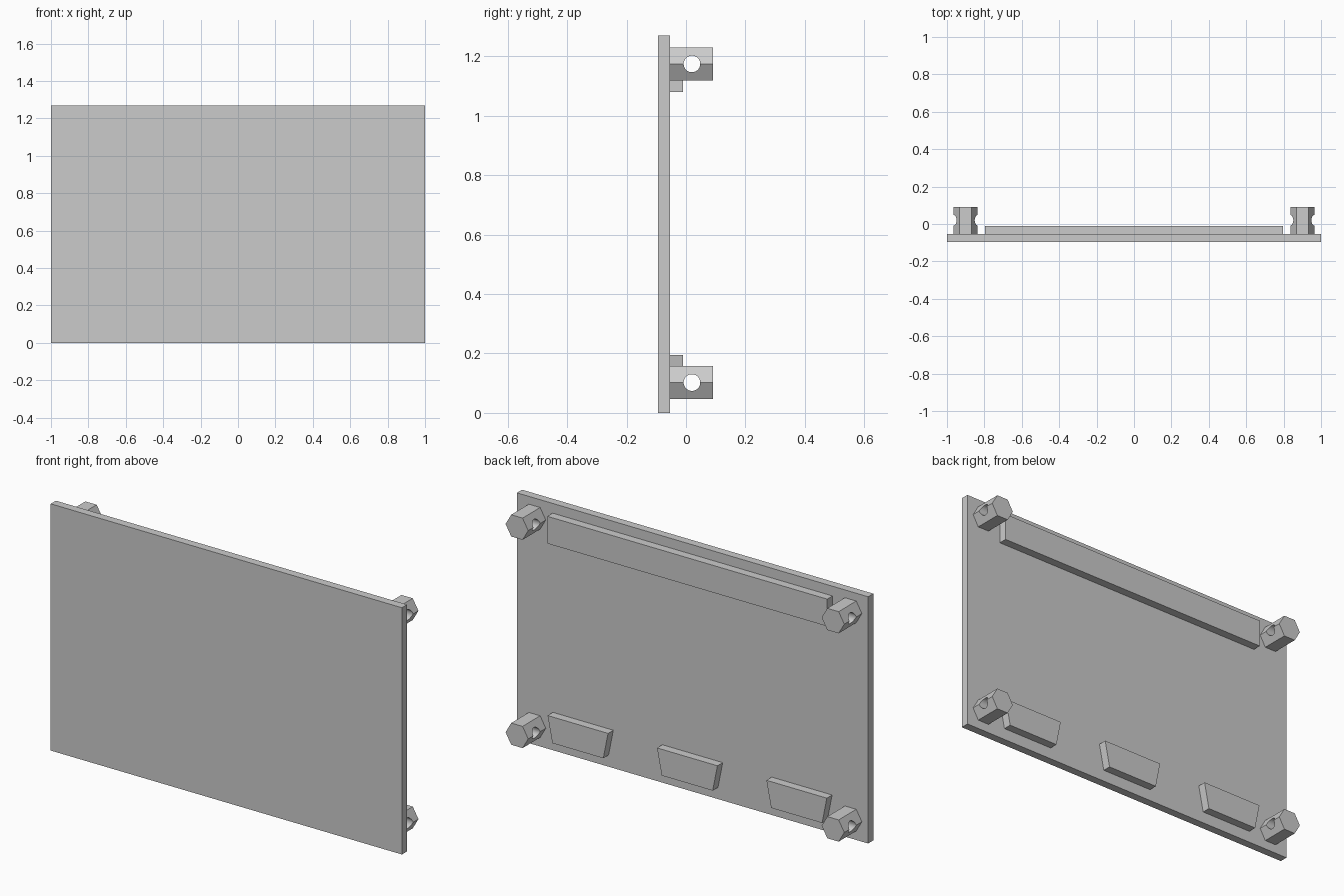
import bpy
import bmesh
import math
from mathutils import Matrix

if "Cube" in bpy.data.objects:
    bpy.data.objects.remove(bpy.data.objects["Cube"], do_unlink=True)

grey = bpy.data.materials.new("light_grey")
grey.use_nodes = True
colour = (0.6, 0.6, 0.6, 1.0)
grey.diffuse_color = colour
grey.node_tree.nodes["Principled BSDF"].inputs["Base Color"].default_value = colour

FRONT, BACK = -0.095, -0.053      # panel faces
RAIL_BACK, POST_BACK = -0.01, 0.09
HEIGHT = 1.27


def new_object(name, bm):
    bmesh.ops.recalc_face_normals(bm, faces=bm.faces)
    mesh = bpy.data.meshes.new(name)
    bm.to_mesh(mesh)
    bm.free()
    mesh.materials.append(grey)
    obj = bpy.data.objects.new(name, mesh)
    bpy.context.collection.objects.link(obj)
    return obj


def extrude_profile(name, profile, y0, y1):
    """Extrude an (x, z) outline from y0 to y1."""
    bm = bmesh.new()
    face = bm.faces.new([bm.verts.new((x, y0, z)) for x, z in profile])
    geom = bmesh.ops.extrude_face_region(bm, geom=[face])["geom"]
    verts = [g for g in geom if isinstance(g, bmesh.types.BMVert)]
    bmesh.ops.translate(bm, verts=verts, vec=(0, y1 - y0, 0))
    return new_object(name, bm)


def trapezoid(cx, half_bottom, half_top, z0, z1):
    return [(cx - half_bottom, z0), (cx + half_bottom, z0),
            (cx + half_top, z1), (cx - half_top, z1)]


# Main panel and the long rail behind its top edge
extrude_profile("panel", trapezoid(0, 1, 1, 0, HEIGHT), FRONT, BACK)
extrude_profile("top_rail", trapezoid(0, 0.797, 0.797, 1.08, 1.22), BACK, RAIL_BACK)

# Three tapered blocks along the bottom
for name, x in (("left", 0.623), ("middle", 0), ("right", -0.623)):
    extrude_profile(name + "_block", trapezoid(x, 0.145, 0.172, 0.06, 0.195),
                    BACK, RAIL_BACK)


def hex_post(name, x, z):
    """Hexagonal post with a round cross hole."""
    radius = 0.0645
    outline = [(x + radius * math.cos(math.radians(a)),
                z + radius * math.sin(math.radians(a))) for a in range(0, 360, 60)]
    post = extrude_profile(name, outline, BACK, POST_BACK)
    bm = bmesh.new()
    bmesh.ops.create_cone(bm, cap_ends=True, segments=32, radius1=0.028,
                          radius2=0.028, depth=0.3,
                          matrix=Matrix.Translation((x, 0.02, z))
                          @ Matrix.Rotation(math.pi / 2, 4, "Y"))
    cutter = new_object(name + "_hole_cutter", bm)
    cutter.hide_render = True
    cutter.hide_set(True)
    cutter.display_type = "WIRE"
    hole = post.modifiers.new("cross_hole", "BOOLEAN")
    hole.operation = "DIFFERENCE"
    hole.solver = "EXACT"
    hole.object = cutter
    # Apply the cut, then drop the cutter
    bpy.context.view_layer.update()
    cut = bpy.data.meshes.new_from_object(
        post.evaluated_get(bpy.context.evaluated_depsgraph_get()))
    post.modifiers.clear()
    post.data = cut
    bpy.data.objects.remove(cutter, do_unlink=True)
    bpy.ops.object.select_all(action="DESELECT")
    post.select_set(True)
    bpy.context.view_layer.objects.active = post
    bpy.ops.object.shade_smooth_by_angle(angle=math.radians(25))


# Four corner posts
for side, x in (("left", 0.9), ("right", -0.9)):
    for level, z in (("lower", 0.102), ("upper", 1.174)):
        hex_post(f"{level}_{side}_post", x, z)
